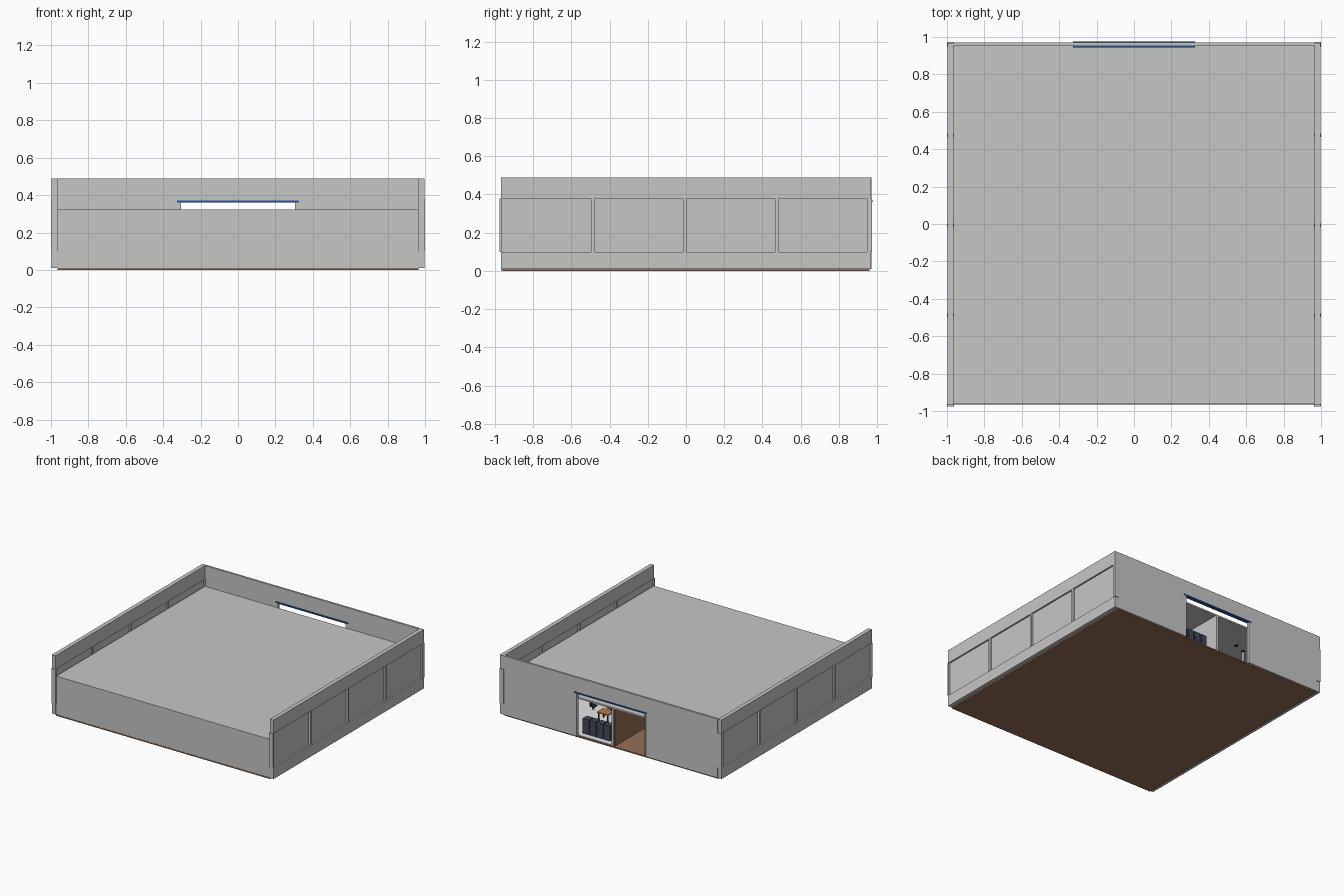
import bpy
import math

if "Cube" in bpy.data.objects:
    bpy.data.objects.remove(bpy.data.objects["Cube"])


def material(name, rgb):
    m = bpy.data.materials.new(name)
    m.diffuse_color = (*rgb, 1)
    m.use_nodes = True
    m.node_tree.nodes["Principled BSDF"].inputs["Base Color"].default_value = m.diffuse_color
    return m


GREY = material("wall grey", (0.56, 0.57, 0.56))
BROWN = material("wood brown", (0.30, 0.16, 0.09))
WHITE = material("pale floor", (0.78, 0.79, 0.79))
SLATE = material("locker slate", (0.055, 0.065, 0.10))
BLUE = material("rail blue", (0.02, 0.09, 0.32))
BLACK = material("dark metal", (0.025, 0.025, 0.03))
ORANGE = material("table orange", (0.50, 0.20, 0.07))


def box(name, x, y, z, mat):
    """Axis-aligned box from (min, max) pairs."""
    corners = [(a, b, c) for c in z for b in y for a in x]
    faces = [(0, 2, 3, 1), (4, 5, 7, 6), (0, 1, 5, 4),
             (2, 6, 7, 3), (0, 4, 6, 2), (1, 3, 7, 5)]
    me = bpy.data.meshes.new(name)
    me.from_pydata(corners, [], faces)
    me.materials.append(mat)
    ob = bpy.data.objects.new(name, me)
    bpy.context.collection.objects.link(ob)
    return ob


def cylinder(name, radius, depth, loc, mat):
    bpy.ops.mesh.primitive_cylinder_add(vertices=16, radius=radius, depth=depth, location=loc)
    ob = bpy.context.object
    ob.name = name
    ob.data.materials.append(mat)
    bpy.ops.object.shade_smooth_by_angle(angle=math.radians(40))
    return ob


# Floor: wooden base with a pale covering in one room
box("floor", (-0.965, 0.965), (-0.965, 0.96), (0, 0.01), BROWN)
box("pale_floor", (0.0, 0.965), (-0.955, 0.95), (0.01, 0.014), WHITE)

# Ceiling and low front wall
box("ceiling", (-0.965, 0.965), (-0.963, 0.952), (0.31, 0.322), GREY)
box("front_wall", (-0.965, 0.965), (-0.963, -0.95), (0.01, 0.31), GREY)

# Side walls: solid rails above and below a row of recessed panels
for side, s in (("left", -1), ("right", 1)):
    def span(a, b):
        return tuple(sorted((s * a, s * b)))
    box(side + "_lower_wall", span(0.965, 0.998), (-0.968, 0.968), (0.01, 0.10), GREY)
    box(side + "_upper_wall", span(0.965, 0.998), (-0.968, 0.968), (0.38, 0.49), GREY)
    box(side + "_recessed_panel", span(0.974, 0.985), (-0.965, 0.96), (0.10, 0.38), GREY)
    for i in range(5):
        y = -0.969 + i * 0.4815
        lo, hi = y - 0.0095, y + 0.0095
        if i == 0:
            lo, hi = -0.975, -0.963
        elif i == 4:
            lo, hi = 0.947, 0.973
        box(side + "_mullion", span(0.962, 1.0), (lo, hi), (0.10, 0.38), GREY)

# Back wall around the doorway
BACK = (0.953, 0.970)
box("back_wall_left", (-0.965, -0.315), BACK, (0.01, 0.49), GREY)
box("back_wall_right", (0.315, 0.965), BACK, (0.01, 0.49), GREY)
box("back_wall_header", (-0.315, 0.315), BACK, (0.365, 0.49), GREY)

# Doorway rail and posts
box("door_rail", (-0.325, 0.325), (0.945, 0.975), (0.36, 0.37), BLUE)
for x in (-0.311, 0.311):
    box("door_post", (x - 0.006, x + 0.006), (0.95, 0.972), (0.01, 0.36), GREY)

# Partition between the rooms, wooden lining on one side
box("partition", (-0.018, 0.002), (-0.95, 0.958), (0.01, 0.31), GREY)
box("partition_lining", (-0.024, -0.018), (-0.95, 0.95), (0.01, 0.31), BROWN)

# Row of lockers just inside the doorway
for i in range(4):
    x = 0.052 + i * 0.063
    box("locker", (x, x + 0.056), (0.85, 0.905), (0.014, 0.135), SLATE)
    box("locker_handle", (x + 0.044, x + 0.049), (0.905, 0.908), (0.07, 0.09), BLACK)

# Table with two chairs
box("table_top", (0.24, 0.34), (0.58, 0.66), (0.075, 0.083), ORANGE)
for x in (0.25, 0.33):
    for y in (0.59, 0.65):
        box("table_leg", (x - 0.004, x + 0.004), (y - 0.004, y + 0.004), (0.014, 0.075), BLACK)
for x, y in ((0.47, 0.52), (0.35, 0.47)):
    box("chair_seat", (x - 0.022, x + 0.022), (y - 0.022, y + 0.022), (0.04, 0.048), BLACK)
    box("chair_back", (x + 0.016, x + 0.022), (y - 0.022, y + 0.022), (0.048, 0.10), BLACK)
    box("chair_stem", (x - 0.004, x + 0.004), (y - 0.004, y + 0.004), (0.014, 0.04), BLACK)

# Small stand and ceiling lamp in the wooden room
cylinder("stand_post", 0.010, 0.15, (-0.34, 0.86, 0.085), GREY)
cylinder("stand_cap", 0.014, 0.012, (-0.34, 0.86, 0.166), BLACK)
cylinder("ceiling_lamp", 0.012, 0.008, (-0.40, 0.71, 0.306), BLACK)
